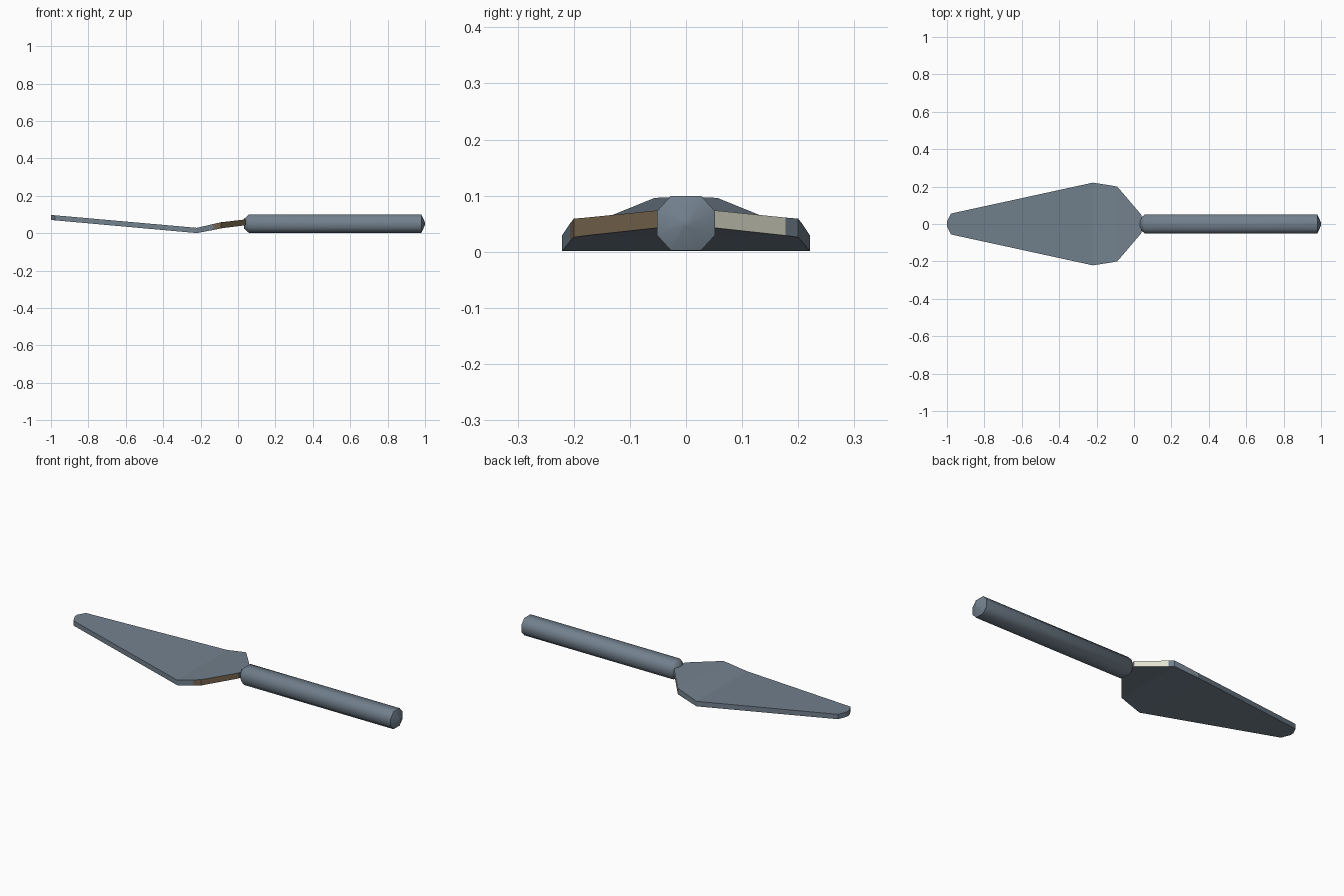
import bpy, bmesh, math

if "Cube" in bpy.data.objects:
    bpy.data.objects.remove(bpy.data.objects["Cube"])


def srgb(r, g, b):
    def lin(c):
        c /= 255
        return c / 12.92 if c <= 0.04045 else ((c + 0.055) / 1.055) ** 2.4
    return (lin(r), lin(g), lin(b), 1)


def material(name, rgb):
    m = bpy.data.materials.new(name)
    m.diffuse_color = srgb(*rgb)
    m.use_nodes = True
    m.node_tree.nodes["Principled BSDF"].inputs["Base Color"].default_value = m.diffuse_color
    return m


slate = material("slate_grey", (114, 128, 141))
brown = material("dull_brown", (118, 100, 78))
cream = material("pale_cream", (226, 226, 208))


def loft(name, rings, mats):
    """Skin equal-length rings of points and cap both ends."""
    bm = bmesh.new()
    vs = [[bm.verts.new(p) for p in ring] for ring in rings]
    n = len(rings[0])
    for a, b in zip(vs, vs[1:]):
        for i in range(n):
            j = (i + 1) % n
            bm.faces.new((a[i], a[j], b[j], b[i]))
    bm.faces.new(vs[0])
    bm.faces.new(vs[-1])
    bmesh.ops.remove_doubles(bm, verts=bm.verts, dist=0.0005)
    bmesh.ops.recalc_face_normals(bm, faces=bm.faces)
    me = bpy.data.meshes.new(name)
    bm.to_mesh(me)
    bm.free()
    ob = bpy.data.objects.new(name, me)
    bpy.context.collection.objects.link(ob)
    for m in mats:
        me.materials.append(m)
    return ob


# Blade: stations of x, half width, underside z, top z
stations = [(-1.0, 0.012, 0.071, 0.098), (-0.978, 0.056, 0.069, 0.096),
            (-0.22, 0.221, 0.001, 0.029), (-0.13, 0.207, 0.018, 0.05),
            (-0.09, 0.2, 0.026, 0.059), (-0.07, 0.177, 0.029, 0.061),
            (0.04, 0.048, 0.043, 0.074)]
blade = loft("blade", [[(x, -w, lo), (x, w, lo), (x, w, hi), (x, -w, hi)]
                       for x, w, lo, hi in stations], [slate, brown, cream])

# Coloured shoulder edges: brown on one side, cream on the other
for f in blade.data.polygons:
    c, n = f.center, f.normal
    if n.y < -0.4 and c.x > -0.13:
        f.material_index = 1
    elif n.y > 0.4 and c.x > -0.07:
        f.material_index = 2

# Handle: eight-sided bar with a tapered collar end and a shallow pointed butt
section = [(0.027, 0.0485), (0.052, 0.021), (0.052, -0.021), (0.027, -0.0485),
           (-0.027, -0.0485), (-0.052, -0.021), (-0.052, 0.021), (-0.027, 0.0485)]
handle = loft("handle", [[(x, y * s, 0.051 + z * s) for y, z in section]
                         for x, s in ((0.033, 0.55), (0.058, 1), (0.98, 1), (1.0, 0.15))],
              [slate])
bpy.context.view_layer.objects.active = handle
handle.select_set(True)
bpy.ops.object.shade_smooth_by_angle(angle=math.radians(52))
